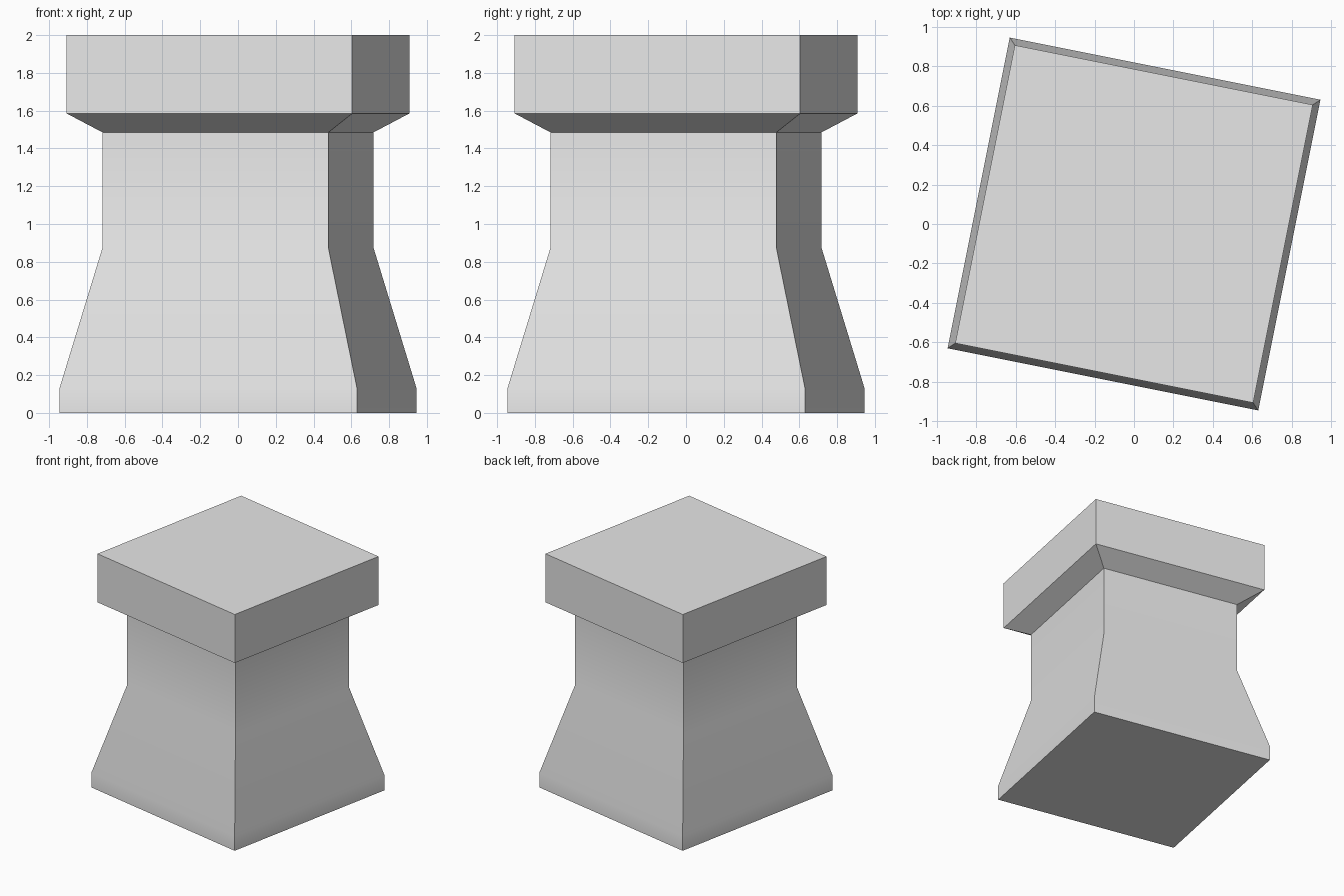
import bpy, bmesh, math

cube = bpy.data.objects.get("Cube")
if cube:
    bpy.data.objects.remove(cube, do_unlink=True)

TURN = math.atan2(0.63, 0.945)  # direction of the first corner

stone = bpy.data.materials.new("grey stone")
stone.diffuse_color = (0.8, 0.8, 0.8, 1)
stone.use_nodes = True
stone.node_tree.nodes["Principled BSDF"].inputs["Base Color"].default_value = (0.8, 0.8, 0.8, 1)


def square_loft(name, profile, close_bottom, close_top):
    """Loft a turned square through (corner radius, height) pairs."""
    bm = bmesh.new()
    rings = []
    for radius, z in profile:
        angles = [TURN + i * math.pi / 2 for i in range(4)]
        rings.append([bm.verts.new((radius * math.cos(a), radius * math.sin(a), z)) for a in angles])
    for low, high in zip(rings, rings[1:]):
        for i in range(4):
            j = (i + 1) % 4
            bm.faces.new((low[i], low[j], high[j], high[i]))
    if close_bottom:
        bm.faces.new(rings[0][::-1])
    if close_top:
        bm.faces.new(rings[-1])
    mesh = bpy.data.meshes.new(name)
    bm.to_mesh(mesh)
    bm.free()
    mesh.materials.append(stone)
    obj = bpy.data.objects.new(name, mesh)
    bpy.context.collection.objects.link(obj)
    bpy.ops.object.select_all(action="DESELECT")
    obj.select_set(True)
    bpy.context.view_layer.objects.active = obj
    bpy.ops.object.shade_smooth_by_angle(angle=math.radians(30))
    return obj


# Flared shaft with a short upright foot
square_loft("shaft", [(1.136, 0), (1.136, 0.13), (0.862, 0.875), (0.862, 1.485)], True, False)

# Overhanging cap slab with a sloped underside
square_loft("cap", [(0.862, 1.485), (1.09, 1.585), (1.09, 2)], False, True)
